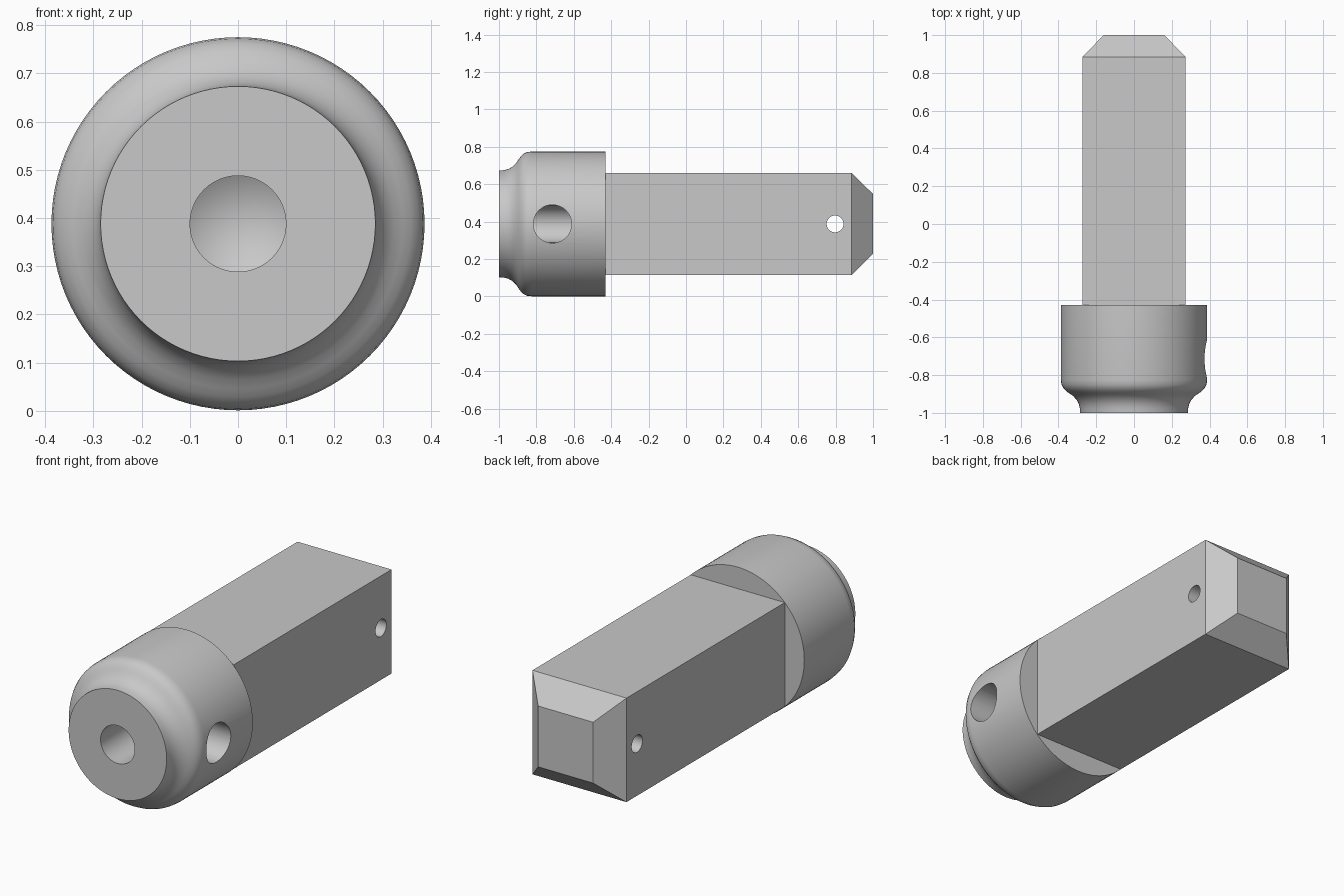
import bpy, bmesh, math
from mathutils import Matrix, Vector

cube = bpy.data.objects.get("Cube")
if cube:
    bpy.data.objects.remove(cube, do_unlink=True)

AXIS_Z = 0.388

steel = bpy.data.materials.new("steel_grey")
steel.use_nodes = True
GREY = (0.58, 0.58, 0.58, 1)
steel.diffuse_color = GREY
steel.node_tree.nodes["Principled BSDF"].inputs["Base Color"].default_value = GREY


def make_object(name, bm):
    bmesh.ops.recalc_face_normals(bm, faces=bm.faces)
    mesh = bpy.data.meshes.new(name)
    bm.to_mesh(mesh)
    bm.free()
    mesh.materials.append(steel)
    obj = bpy.data.objects.new(name, mesh)
    obj.location.z = AXIS_Z
    bpy.context.collection.objects.link(obj)
    return obj


def lathe(name, profile, steps=96):
    """Revolve (y, radius) points around the y axis."""
    bm = bmesh.new()
    verts = [bm.verts.new((r, y, 0)) for y, r in profile]
    edges = [bm.edges.new(pair) for pair in zip(verts, verts[1:])]
    bmesh.ops.spin(bm, geom=verts + edges, cent=(0, 0, 0), axis=(0, 1, 0),
                   angle=math.tau, steps=steps)
    bmesh.ops.remove_doubles(bm, verts=bm.verts, dist=1e-5)
    return make_object(name, bm)


def drill(target, y, radius, x0, x1):
    """Cut a round hole along x."""
    bm = bmesh.new()
    place = Matrix.Translation(((x0 + x1) / 2, y, 0)) @ Matrix.Rotation(math.pi / 2, 4, 'Y')
    bmesh.ops.create_cone(bm, cap_ends=True, segments=48, radius1=radius,
                          radius2=radius, depth=x1 - x0, matrix=place)
    cutter = make_object("hole_cutter", bm)
    cutter.hide_render = True
    mod = target.modifiers.new("hole", 'BOOLEAN')
    mod.operation = 'DIFFERENCE'
    mod.solver = 'EXACT'
    mod.object = cutter
    bpy.ops.object.select_all(action='DESELECT')
    target.select_set(True)
    bpy.context.view_layer.objects.active = target
    bpy.ops.object.modifier_apply(modifier=mod.name)
    bpy.data.objects.remove(cutter, do_unlink=True)
    bpy.ops.object.shade_smooth_by_angle(angle=math.radians(30))


# Round head with a blind, cone-ended bore and a curved shoulder
bore = [(-0.49, 0), (-0.55, 0.0995), (-1, 0.0995)]
shoulder = [(-1, 0.285), (-0.975, 0.287), (-0.95, 0.293), (-0.928, 0.306),
            (-0.91, 0.323), (-0.897, 0.342), (-0.885, 0.359), (-0.87, 0.374),
            (-0.85, 0.384), (-0.825, 0.387)]
head = lathe("head", bore + shoulder + [(-0.43, 0.387), (-0.43, 0)])
drill(head, y=-0.714, radius=0.102, x0=0, x1=0.6)

# Square shank with a tapered end
bm = bmesh.new()
rings = []
for y, half in ((-0.44, 0.2735), (0.885, 0.2735), (1, 0.16)):
    rings.append([bm.verts.new((sx * half, y, sz * half))
                  for sx, sz in ((-1, -1), (1, -1), (1, 1), (-1, 1))])
for a, b in zip(rings, rings[1:]):
    for i in range(4):
        j = (i + 1) % 4
        bm.faces.new((a[i], a[j], b[j], b[i]))
bm.faces.new(rings[0])
bm.faces.new(rings[-1])
shank = make_object("shank", bm)
drill(shank, y=0.797, radius=0.045, x0=-0.5, x1=0.5)
